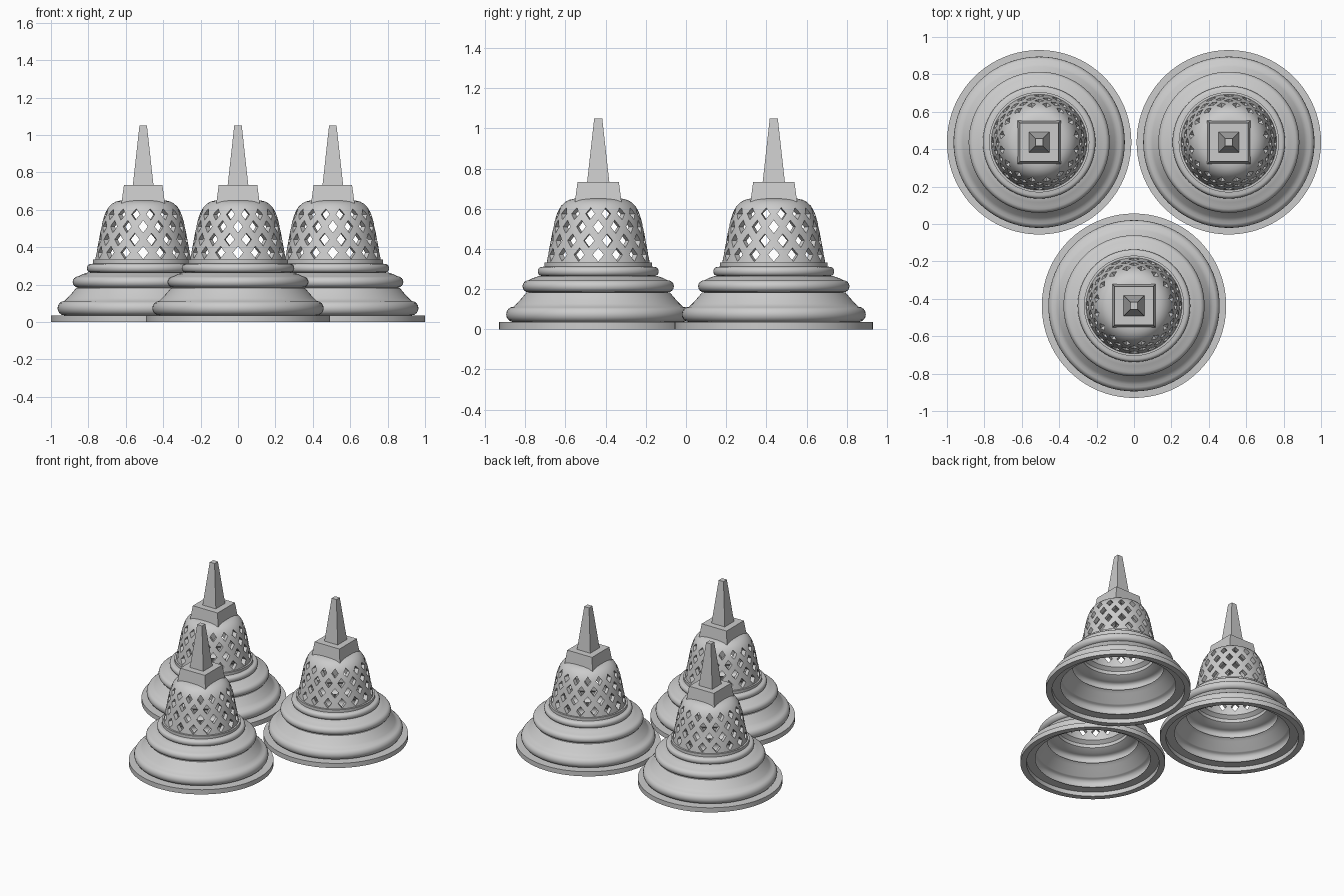
import bpy, bmesh, math
from mathutils import Matrix, Vector

if "Cube" in bpy.data.objects:
    bpy.data.objects.remove(bpy.data.objects["Cube"])

stone = bpy.data.materials.new("grey stone")
stone.diffuse_color = (0.6, 0.6, 0.6, 1)
stone.use_nodes = True
stone.node_tree.nodes["Principled BSDF"].inputs["Base Color"].default_value = stone.diffuse_color


def finish(name, bm):
    bmesh.ops.recalc_face_normals(bm, faces=bm.faces)
    mesh = bpy.data.meshes.new(name)
    bm.to_mesh(mesh)
    bm.free()
    mesh.materials.append(stone)
    obj = bpy.data.objects.new(name, mesh)
    bpy.context.collection.objects.link(obj)
    return obj


def lathe(name, profile, segments=80):
    """Revolve a closed (radius, height) cross-section about z."""
    bm = bmesh.new()
    rings = []
    for i in range(segments):
        a = 2 * math.pi * i / segments
        rings.append([bm.verts.new((r * math.cos(a), r * math.sin(a), z))
                      for r, z in profile])
    n = len(profile)
    for i in range(segments):
        p, q = rings[i], rings[(i + 1) % segments]
        for j in range(n):
            k = (j + 1) % n
            if profile[j][0] or profile[k][0]:
                bm.faces.new((p[j], q[j], q[k], p[k]))
    bmesh.ops.remove_doubles(bm, verts=bm.verts, dist=1e-5)
    return finish(name, bm)


def frustum(name, half0, half1, z0, z1):
    """Square tapered block."""
    bm = bmesh.new()
    bmesh.ops.create_cone(
        bm, cap_ends=True, segments=4, radius1=half0 * math.sqrt(2),
        radius2=half1 * math.sqrt(2), depth=z1 - z0,
        matrix=Matrix.Translation((0, 0, (z0 + z1) / 2)) @ Matrix.Rotation(math.pi / 4, 4, 'Z'))
    return finish(name, bm)


def bulge(r, z, dr, dz, steps=8):
    """Half-round moulding from bottom to top."""
    return [(r + dr * math.cos(t), z + dz * math.sin(t))
            for t in (math.pi * (i / steps - 0.5) for i in range(steps + 1))]


# Stepped hollow base with rounded mouldings
base_profile = ([(0.493, 0), (0.493, 0.035)]
                + bulge(0.422, 0.074, 0.036, 0.038)
                + [(0.405, 0.128), (0.378, 0.158), (0.358, 0.182)]
                + bulge(0.346, 0.214, 0.031, 0.03)
                + [(0.322, 0.256), (0.298, 0.264)]
                + bulge(0.283, 0.288, 0.018, 0.022)
                + [(0.268, 0.312), (0.268, 0.333), (0.224, 0.335),
                   (0.224, 0.31), (0.25, 0.29), (0.25, 0.265), (0.285, 0.245)]
                + bulge(0.31, 0.21, 0.028, 0.03)[::-1]
                + [(0.335, 0.165), (0.385, 0.112)]
                + bulge(0.392, 0.072, 0.03, 0.036)[::-1]
                + [(0.452, 0.032), (0.452, 0)])
base = lathe("stepped_base", base_profile)

# Hollow bell
bell_outer = [(0.257, 0.328), (0.25, 0.37), (0.238, 0.43), (0.229, 0.48),
              (0.219, 0.53), (0.207, 0.57), (0.198, 0.592), (0.184, 0.615),
              (0.165, 0.633), (0.145, 0.644), (0.12, 0.65), (0, 0.655)]
bell_inner = [(0, 0.615), (0.12, 0.612), (0.148, 0.6), (0.167, 0.575),
              (0.185, 0.53), (0.2, 0.47), (0.215, 0.4), (0.224, 0.328)]
bell = lathe("lattice_bell", bell_outer + bell_inner)

# Staggered diamond openings cut through the bell wall
COUNT = 16
bm = bmesh.new()
for row, (z, radius, hw, hh) in enumerate([(0.371, 0.25, 0.028, 0.034),
                                           (0.441, 0.236, 0.027, 0.034),
                                           (0.51, 0.222, 0.025, 0.033),
                                           (0.575, 0.205, 0.023, 0.03)]):
    for i in range(COUNT):
        turn = Matrix.Rotation(2 * math.pi * (i + 0.5 * (row % 2)) / COUNT, 4, 'Z')
        ends = [[bm.verts.new(turn @ Vector((x, y, z + dz)))
                 for y, dz in ((hw, 0), (0, hh), (-hw, 0), (0, -hh))]
                for x in (radius - 0.065, radius + 0.06)]
        bm.faces.new(ends[0])
        bm.faces.new(ends[1][::-1])
        for j in range(4):
            k = (j + 1) % 4
            bm.faces.new((ends[0][j], ends[1][j], ends[1][k], ends[0][k]))
cutter = finish("diamond_cutter", bm)
cutter.hide_render = True
mod = bell.modifiers.new("openings", 'BOOLEAN')
mod.operation = 'DIFFERENCE'
mod.solver = 'EXACT'
mod.object = cutter
cut_mesh = bpy.data.meshes.new_from_object(
    bell.evaluated_get(bpy.context.evaluated_depsgraph_get()))
bell.modifiers.clear()
bell.data = cut_mesh
bpy.data.objects.remove(cutter)

# Square block and tapering spire
block = frustum("top_block", 0.118, 0.103, 0.62, 0.732)
spire = frustum("spire", 0.056, 0.02, 0.725, 1.05)

# Smooth the turned parts, keeping ledges and cut edges sharp
for obj in (base, bell):
    bpy.ops.object.select_all(action='DESELECT')
    obj.select_set(True)
    bpy.context.view_layer.objects.active = obj
    bpy.ops.object.shade_smooth_by_angle(angle=math.radians(35))

# Three identical monuments in a triangle
parts = (base, bell, block, spire)
for x, label in ((-0.507, "left"), (0.507, "right")):
    for part in parts:
        twin = part.copy()
        twin.name = f"{part.name}_{label}"
        twin.location = (x, 0.437, 0)
        bpy.context.collection.objects.link(twin)
for part in parts:
    part.name += "_front"
    part.location = (0, -0.437, 0)
